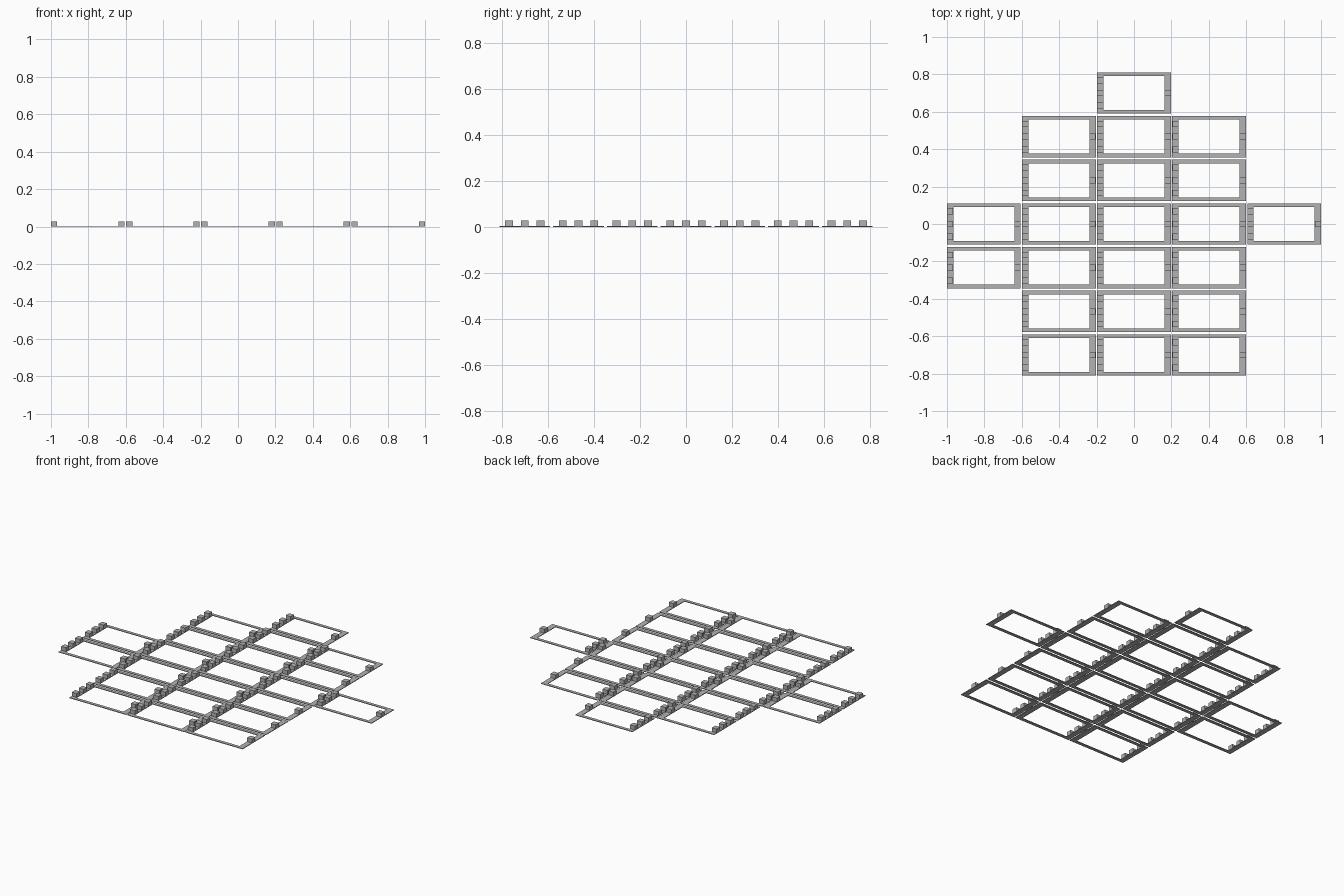
import bpy, bmesh
from mathutils import Matrix, Vector

if "Cube" in bpy.data.objects:
    bpy.data.objects.remove(bpy.data.objects["Cube"])

PX, PY = 0.4015, 0.2335      # spacing of the frames
W, D = 0.394, 0.221          # outer size of one frame
SIDE, RAIL = 0.034, 0.02     # border widths
T = 0.004                    # frame thickness
PEG, PEG_TOP = 0.033, 0.028  # peg width and top height

grey = bpy.data.materials.new("grey")
grey.diffuse_color = (0.45, 0.45, 0.45, 1)
grey.use_nodes = True
grey.node_tree.nodes["Principled BSDF"].inputs["Base Color"].default_value = grey.diffuse_color


def finish(bm, name):
    bmesh.ops.recalc_face_normals(bm, faces=bm.faces)
    mesh = bpy.data.meshes.new(name)
    bm.to_mesh(mesh)
    bm.free()
    mesh.materials.append(grey)
    ob = bpy.data.objects.new(name, mesh)
    bpy.context.collection.objects.link(ob)
    return ob


def frame_mesh():
    """Flat rectangular ring with the pegs' side borders wider than the rails."""
    bm = bmesh.new()
    corners = [(-1, -1), (1, -1), (1, 1), (-1, 1)]
    rings = []
    for z in (0, T):
        for hx, hy in ((W / 2, D / 2), (W / 2 - SIDE, D / 2 - RAIL)):
            rings.append([bm.verts.new((sx * hx, sy * hy, z)) for sx, sy in corners])
    bottom_out, bottom_in, top_out, top_in = rings
    for a, b in ((bottom_out, bottom_in), (top_out, top_in),
                 (bottom_out, top_out), (bottom_in, top_in)):
        for i in range(4):
            j = (i + 1) % 4
            bm.faces.new((a[i], a[j], b[j], b[i]))
    return finish(bm, "frame")


def peg_mesh(name, x, ys):
    """Row of square pegs standing on a side border."""
    bm = bmesh.new()
    h = PEG_TOP - T
    for y in ys:
        bmesh.ops.create_cube(bm, size=1, matrix=Matrix.Translation((x, y, T + h / 2))
                              @ Matrix.Diagonal((PEG, PEG, h, 1)))
    return finish(bm, name)


# One frame with three pegs on the left and one on the right
edge = W / 2 - SIDE / 2
parts = [frame_mesh(),
         peg_mesh("left_pegs", -edge, (-0.0685, 0, 0.0685)),
         peg_mesh("right_peg", edge, (0,))]

# Layout: three main columns, one extra at the back, two on the left, one on the right
cells = [(c, r) for c in (-1, 0, 1) for r in range(-3, 3)]
cells += [(0, 3), (-2, 0), (-2, -1), (2, 0)]

for n, (c, r) in enumerate(cells):
    for part in parts:
        ob = part if n == 0 else part.copy()
        if n:
            bpy.context.collection.objects.link(ob)
        ob.location = Vector((c * PX, r * PY, 0))
